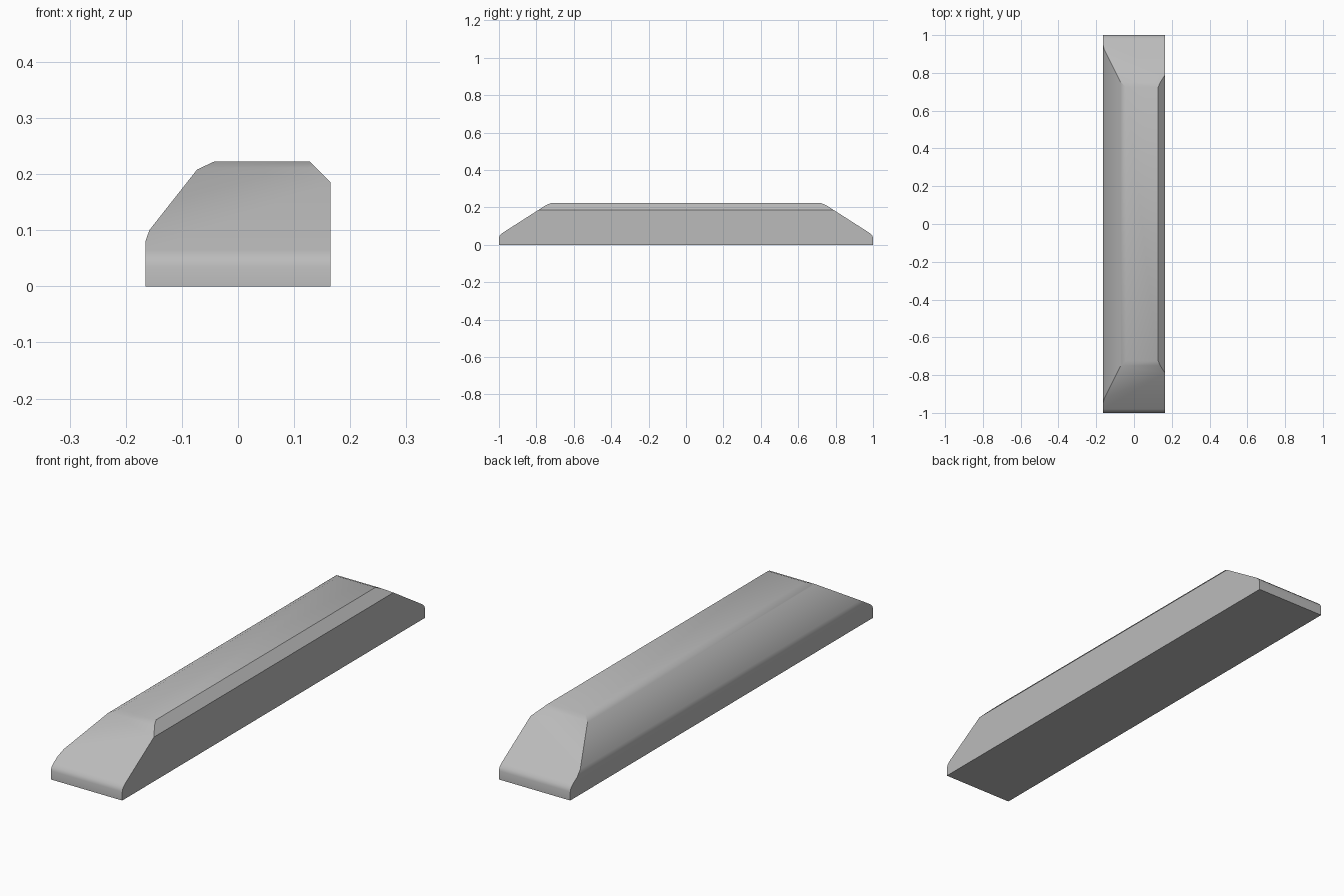
import bpy, bmesh, math
from mathutils import Vector

cube = bpy.data.objects.get("Cube")
if cube:
    bpy.data.objects.remove(cube, do_unlink=True)

# Cross-section (x, z): sloped left side, small chamfer on the other side
SECTION = [(-0.165, 0), (0.165, 0), (0.165, 0.185), (0.128, 0.222),
           (-0.043, 0.222), (-0.073, 0.208), (-0.158, 0.1), (-0.165, 0.08)]
# End outline (distance from centre, z): rounded toe, ramp, eased top
RAMP = [(1, 0.036), (0.995, 0.051), (0.98, 0.064), (0.75, 0.211), (0.724, 0.222)]

# Extrude the cross-section along the length
bm = bmesh.new()
start = bm.faces.new([bm.verts.new((x, -1, z)) for x, z in SECTION])
ext = bmesh.ops.extrude_face_region(bm, geom=[start])
bmesh.ops.translate(bm, vec=(0, 2, 0),
                    verts=[g for g in ext["geom"] if isinstance(g, bmesh.types.BMVert)])
bmesh.ops.recalc_face_normals(bm, faces=bm.faces[:])

# Slice both ends to the ramp outline, capping each cut
for side in (-1, 1):
    for (y0, z0), (y1, z1) in zip(RAMP, RAMP[1:]):
        normal = Vector((0, side * (z1 - z0), y0 - y1)).normalized()
        cut = bmesh.ops.bisect_plane(
            bm, geom=bm.verts[:] + bm.edges[:] + bm.faces[:], dist=1e-6,
            plane_co=(0, side * y0, z0), plane_no=normal, clear_outer=True)
        rim = [g for g in cut["geom_cut"]
               if isinstance(g, bmesh.types.BMEdge) and g.is_boundary]
        bmesh.ops.edgeloop_fill(bm, edges=rim)
bmesh.ops.remove_doubles(bm, verts=bm.verts[:], dist=1e-5)
bmesh.ops.recalc_face_normals(bm, faces=bm.faces[:])

mesh = bpy.data.meshes.new("curb_block")
bm.to_mesh(mesh)
bm.free()
curb = bpy.data.objects.new("curb_block", mesh)
bpy.context.collection.objects.link(curb)

# Concrete colour
mat = bpy.data.materials.new("concrete_grey")
mat.use_nodes = True
colour = (0.5, 0.5, 0.5, 1)
mat.diffuse_color = colour
mat.node_tree.nodes["Principled BSDF"].inputs["Base Color"].default_value = colour
mesh.materials.append(mat)

# Smooth the eased edges, keep the hard corners
bpy.ops.object.select_all(action="DESELECT")
curb.select_set(True)
bpy.context.view_layer.objects.active = curb
bpy.ops.object.shade_smooth_by_angle(angle=math.radians(36))
